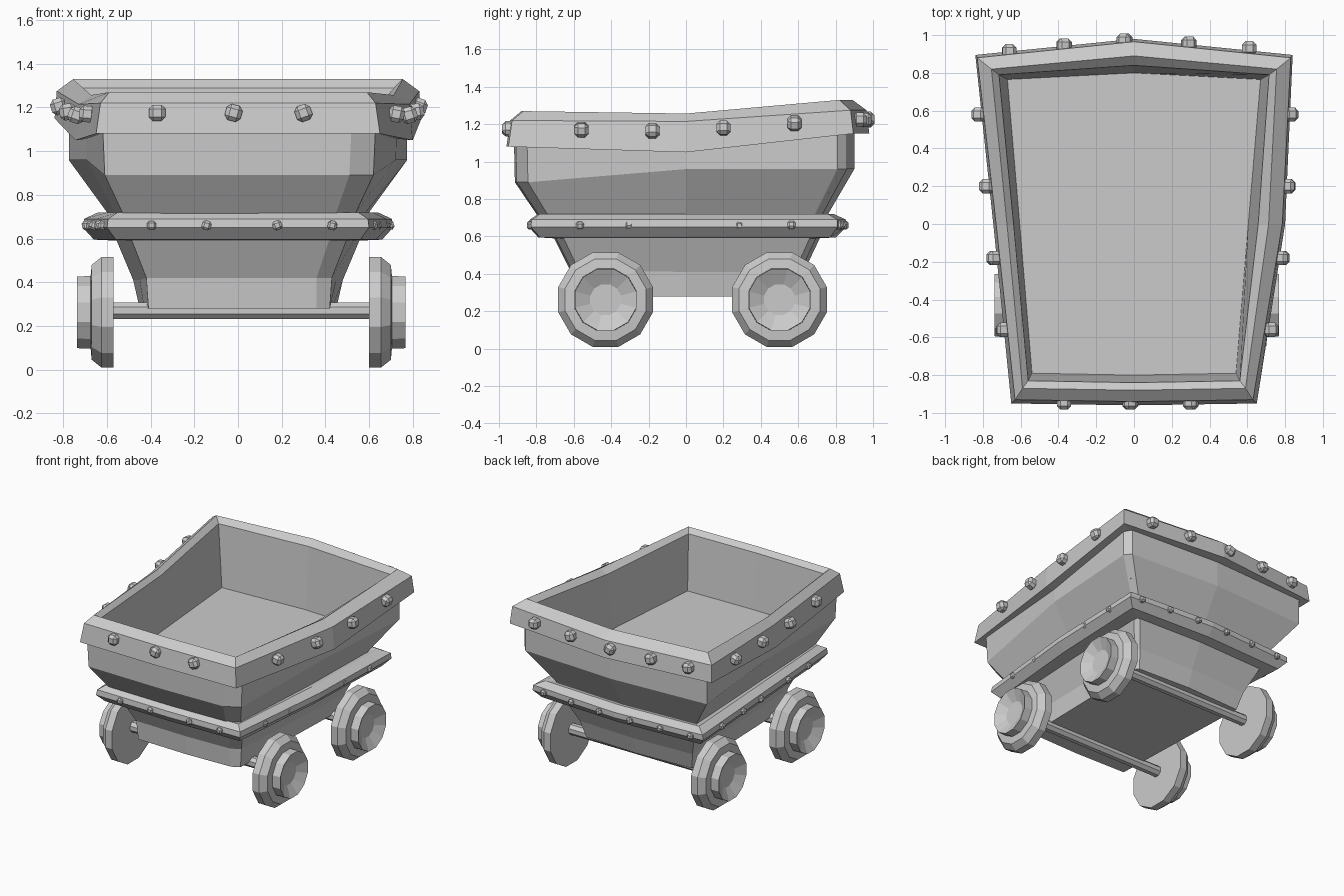
import bpy, bmesh, math
from mathutils import Vector, Matrix

if "Cube" in bpy.data.objects:
    bpy.data.objects.remove(bpy.data.objects["Cube"])


def finish(bm, name):
    bmesh.ops.recalc_face_normals(bm, faces=bm.faces)
    me = bpy.data.meshes.new(name)
    bm.to_mesh(me)
    bm.free()
    ob = bpy.data.objects.new(name, me)
    bpy.context.collection.objects.link(ob)
    return ob


def ring(fx, bx, fy, by, peak, zs, bulge=0.0, cut=0.0):
    """Tapered cart outline: front half width, back half width, depths, heights."""
    zf, zm, zb = zs
    mx = (fx + bx) / 2
    pts = [(-fx, -fy, zf), (0, -fy - 0.01, zf)]
    if cut:
        pts += [(fx - cut, -fy, zf), (fx + 0.01, -fy + cut * 0.6, zf)]
    else:
        pts += [(fx, -fy, zf)]
    pts += [(mx + bulge, 0, zm)]
    if cut:
        pts += [(bx, by - cut * 0.5, zb), (bx - cut * 0.4, by, zb)]
    else:
        pts += [(bx, by, zb)]
    pts += [(0, by + peak, zb), (-bx, by, zb), (-mx, 0, zm)]
    return pts


def loft(name, rings, cap_start=False, cap_end=False, closed=False):
    bm = bmesh.new()
    rows = [[bm.verts.new(p) for p in r] for r in rings]
    n = len(rows[0])
    pairs = list(zip(rows, rows[1:])) + ([(rows[-1], rows[0])] if closed else [])
    for a, b in pairs:
        for i in range(n):
            j = (i + 1) % n
            bm.faces.new((a[i], a[j], b[j], b[i]))
    if cap_start:
        bm.faces.new(rows[0][::-1])
    if cap_end:
        bm.faces.new(rows[-1])
    return finish(bm, name)


# Tub outside
loft("tub_body", [
    ring(.41, .45, .60, .57, .02, (.28, .28, .28), 0, .05),
    ring(.42, .48, .61, .61, .02, (.42, .41, .41), 0, .06),
    ring(.49, .56, .70, .70, .02, (.60, .60, .60), .01, .07),
    ring(.53, .60, .79, .73, .03, (.72, .72, .72), .02, .08),
    ring(.61, .775, .905, .86, .04, (.89, .96, .96), .03, .10),
    ring(.62, .775, .91, .86, .04, (1.12, 1.09, 1.19), .03, .10),
], cap_start=True)

# Rim band with the inner lining and floor
loft("rim_and_lining", [
    ring(.59, .75, .88, .84, .05, (1.09, 1.06, 1.15), .03),
    ring(.65, .84, .95, .895, .085, (1.08, 1.05, 1.15), .055),
    ring(.63, .83, .93, .88, .085, (1.22, 1.215, 1.275), .055),
    ring(.59, .755, .87, .82, .07, (1.27, 1.257, 1.33), .04),
    ring(.56, .715, .83, .79, .05, (1.24, 1.225, 1.29), .02),
    ring(.54, .67, .79, .765, .035, (.83, .83, .83), .0),
], cap_end=True)

# Lower ledge band
flat = lambda z: (z, z, z)
loft("ledge_band", [
    ring(.48, .55, .70, .69, .02, flat(.59)),
    ring(.56, .66, .78, .77, .03, flat(.595), .02),
    ring(.60, .71, .83, .81, .045, flat(.65), .03),
    ring(.595, .705, .825, .81, .045, flat(.69), .03),
    ring(.55, .64, .78, .76, .03, flat(.72), .02),
    ring(.50, .57, .72, .70, .02, flat(.71)),
], closed=True)


# Rivets
def rivets(name, spots, size):
    bm = bmesh.new()
    for k, p in enumerate(spots):
        m = Matrix.Translation(p) @ Matrix.Rotation(0.35 * math.sin(k * 2.3), 4, 'Y')
        bmesh.ops.create_cube(bm, size=size, matrix=m)
    bmesh.ops.bevel(bm, geom=bm.edges[:], offset=size * .25, segments=1,
                    affect='EDGES', profile=.5)
    return finish(bm, name)


def along(a, b, ts):
    return [Vector(a).lerp(Vector(b), t) for t in ts]


rim_spots = [(x, -.945, 1.175) for x in (-.37, -.02, .30)]
for y, z, xr, xl in ((-.56, 1.17, .725, .69), (-.18, 1.165, .783, .74),
                     (.20, 1.18, .815, .78), (.58, 1.205, .828, .82)):
    rim_spots += [(xr, y, z), (-xl, y, z)]
rim_spots += [(x, y, 1.225) for x, y in
              ((-.66, .915), (-.37, .945), (-.05, .97), (.29, .955), (.61, .93))]
rivets("rim_rivets", rim_spots, .075)

ledge_spots = along((-.6, -.83, .66), (.6, -.83, .66), (.17, .38, .65, .86))
for s in (-1, 1):
    ledge_spots += along((s * .60, -.83, .66), (s * .71, .81, .66),
                         (.16, .32, .54, .68, .85))
    ledge_spots += along((0, .855, .66), (s * .71, .81, .66), (.18, .52, .86))
rivets("ledge_rivets", ledge_spots, .042)


# Wheels and axles, turned around the x axis
def turned(name, profile, sides, loc, flip=1):
    def circle(x, r):
        return [(loc[0] + flip * x,
                 loc[1] + r * math.cos(2 * math.pi * (i + .5) / sides),
                 loc[2] + r * math.sin(2 * math.pi * (i + .5) / sides))
                for i in range(sides)]
    return loft(name, [circle(x, r) for x, r in profile], True, True)


wheel = [(0, .262), (.055, .262), (.10, .225), (.105, .172), (.168, .170), (.125, .085)]
for end, y in (("front", -.43), ("back", .50)):
    turned(end + "_wheel_right", wheel, 12, (.60, y, .262))
    turned(end + "_wheel_left", wheel, 12, (-.57, y, .262), -1)
    turned(end + "_axle", [(-.58, .041), (.61, .041)], 8, (0, y, .27))
